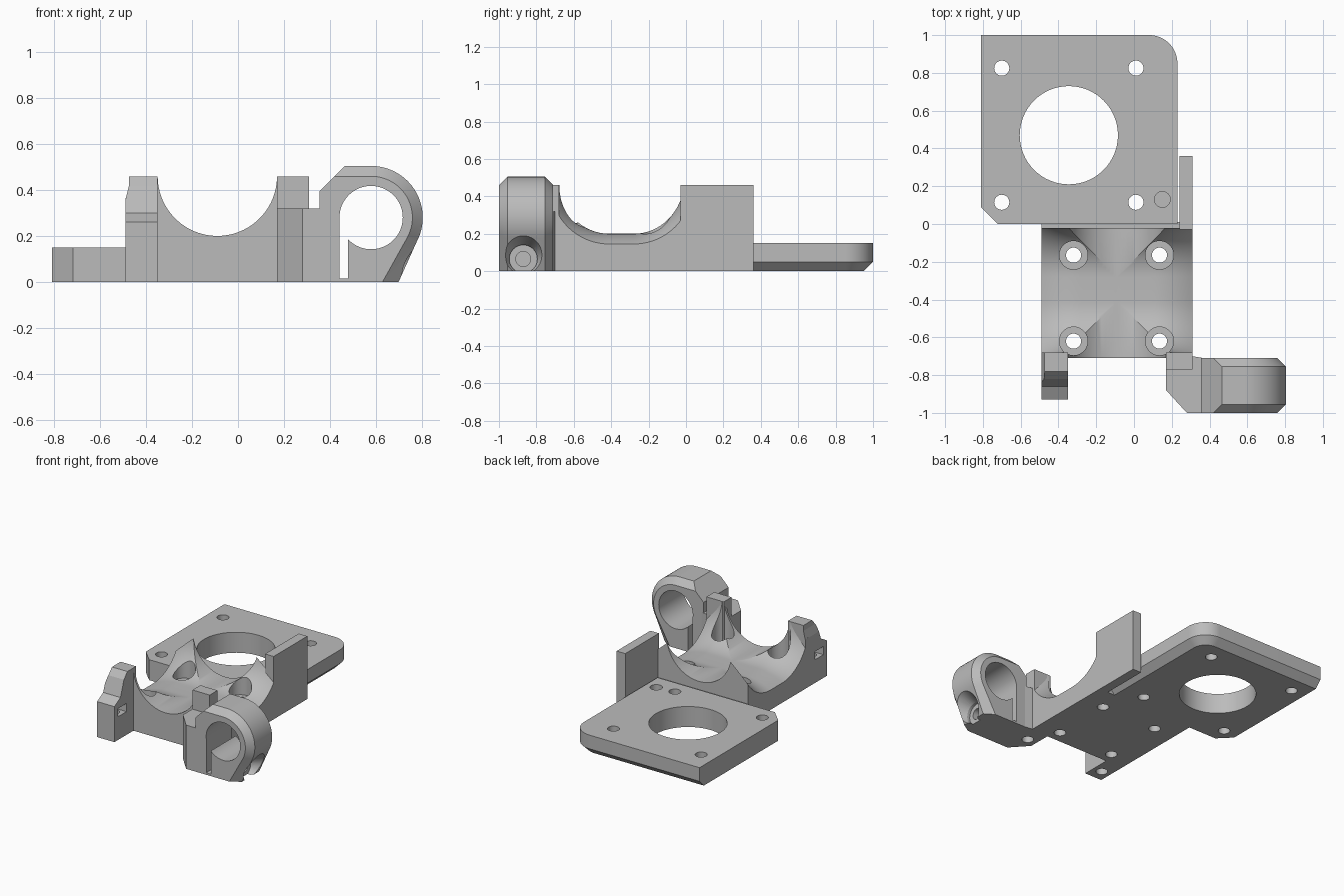
import bpy, bmesh, math
from mathutils import Vector

if "Cube" in bpy.data.objects:
    bpy.data.objects.remove(bpy.data.objects["Cube"])

grey = bpy.data.materials.new("plain_grey")
grey.use_nodes = True
GREY = (0.5, 0.5, 0.5, 1)
grey.diffuse_color = GREY
grey.node_tree.nodes["Principled BSDF"].inputs["Base Color"].default_value = GREY


def loft(name, rings):
    """Skin a list of equal-length point rings and cap both ends."""
    bm = bmesh.new()
    loops = [[bm.verts.new(p) for p in ring] for ring in rings]
    n = len(loops[0])
    for a, b in zip(loops, loops[1:]):
        for i in range(n):
            j = (i + 1) % n
            bm.faces.new((a[i], a[j], b[j], b[i]))
    bm.faces.new(loops[0])
    bm.faces.new(loops[-1])
    bmesh.ops.recalc_face_normals(bm, faces=bm.faces)
    mesh = bpy.data.meshes.new(name)
    bm.to_mesh(mesh)
    bm.free()
    mesh.materials.append(grey)
    ob = bpy.data.objects.new(name, mesh)
    bpy.context.collection.objects.link(ob)
    return ob


def place(axis, p, h):
    a, b = p
    return {"x": (h, a, b), "y": (a, h, b), "z": (a, b, h)}[axis]


def prism(name, axis, outline, lo, hi):
    return loft(name, [[place(axis, p, h) for p in outline] for h in (lo, hi)])


def box(name, x0, x1, y0, y1, z0, z1):
    return prism(name, "z", [(x0, y0), (x1, y0), (x1, y1), (x0, y1)], z0, z1)


def arc(cx, cy, r, start, end, steps=24):
    angles = [math.radians(start + (end - start) * i / steps) for i in range(steps + 1)]
    return [(cx + r * math.cos(t), cy + r * math.sin(t)) for t in angles]


def rod(axis, a, b, r, lo, hi, sides=48):
    return prism("cutter", axis, arc(a, b, r, 0, 360, sides)[:-1], lo, hi)


def cut(ob, *cutters, op="DIFFERENCE"):
    """Apply each cutter to the part, then discard it."""
    bpy.context.view_layer.objects.active = ob
    for c in cutters:
        mod = ob.modifiers.new("cut", "BOOLEAN")
        mod.operation, mod.solver, mod.object = op, "EXACT", c
        bpy.ops.object.modifier_apply(modifier=mod.name)
        bpy.data.objects.remove(c)


def smooth(ob):
    bpy.ops.object.select_all(action="DESELECT")
    ob.select_set(True)
    bpy.context.view_layer.objects.active = ob
    bpy.ops.object.shade_smooth_by_angle(angle=math.radians(25))


# Motor plate: one rounded corner, lower edge bevelled on two sides
def plate_outline(inset):
    return ([(-0.81, 0.09), (-0.72, 0), (0.23 - inset, 0)]
            + arc(0.08, 0.85, 0.15 - inset, 0, 90, 16) + [(-0.81, 1 - inset)])


plate = loft("mounting_plate", [[(x, y, z) for x, y in plate_outline(i)]
                                for z, i in ((0, 0.05), (0.05, 0), (0.15, 0))])
cut(plate, rod("z", -0.345, 0.47, 0.26, -1, 1, 64))
for x in (-0.70, 0.01):
    for y in (0.115, 0.825):
        cut(plate, rod("z", x, y, 0.04, -1, 1, 32))
cut(plate, rod("z", 0.15, 0.13, 0.042, 0.05, 1, 32))
smooth(plate)

# Side wall and the strip joining plate to saddle
box("side_wall", 0.24, 0.31, -0.03, 0.36, 0, 0.46)
box("joining_strip", -0.49, 0.31, -0.03, 0.01, 0, 0.14)

# Saddle block: two crossing troughs, the sideways one flaring at its ends
saddle = box("saddle_block", -0.49, 0.31, -0.71, -0.02, 0, 0.46)


def trough(x):
    flare = 0.055 * (max(0, abs(x + 0.09) - 0.2) / 0.2) ** 2
    r = 0.26 + flare
    section = arc(-0.41, 0.46, r, 180, 270) + arc(-0.28, 0.46, r, 270, 360)
    section += [(-0.28 + r, 0.8), (-0.41 - r, 0.8)]
    return [(x, y, z) for y, z in section]


cross_xs = [-0.09 + 0.42 * i / 21 for i in range(-21, 22)]
cut(saddle, rod("y", -0.09, 0.46, 0.26, -2, 2, 96),
    loft("cutter", [trough(x) for x in cross_xs]))
for x in (-0.32, 0.135):
    for y in (-0.62, -0.165):
        cut(saddle, rod("z", x, y, 0.075, 0.15, 1), rod("z", x, y, 0.04, -1, 1, 32))
smooth(saddle)

# Stepped post at the front right, with a nut slot and a screw hole
post = prism("slotted_post", "x", [(-0.93, 0), (-0.68, 0), (-0.68, 0.46), (-0.78, 0.46),
                                   (-0.82, 0.415), (-0.86, 0.30), (-0.93, 0.26)], -0.49, -0.35)
cut(post, box("cutter", -0.6, -0.2, -0.89, -0.79, 0.17, 0.23),
    rod("z", -0.42, -0.84, 0.04, -1, 0.2, 32))
for side, x in ((-1, -0.49), (1, -0.35)):
    if side < 0:
        cut(post, prism("cutter", "y", [(-0.6, 0.36), (-0.49, 0.36), (-0.475, 0.42),
                                        (-0.475, 0.6), (-0.6, 0.6)], -1, -0.5))

# Clamp base and small post at the front left
base = prism("clamp_base", "z", [(0.17, -0.7), (0.17, -0.88), (0.28, -1), (0.37, -1),
                                 (0.37, -0.71), (0.31, -0.7)], 0, 0.32)
cut(base, rod("z", 0.244, -0.83, 0.04, -1, 0.2, 32))
box("small_post", 0.17, 0.31, -0.77, -0.68, 0.1, 0.46)


# Clamp ring: bevelled rim, bore, clamping slit and screw recess
def clamp_outline(r, foot):
    return ([(0.355, 0), (0.355, 0.395), (0.24 + r, 0.28 + r)]
            + arc(0.58, 0.28, r, 90, -28, 32) + [(foot, 0)])


ring = loft("clamp_ring", [[(x, y, z) for x, z in clamp_outline(r, f)] for y, r, f in
                           ((-1, 0.18, 0.63), (-0.955, 0.225, 0.70),
                            (-0.755, 0.225, 0.70), (-0.71, 0.18, 0.63))])
cut(ring, rod("y", 0.58, 0.28, 0.138, -2, 0, 64),
    box("cutter", 0.443, 0.48, -1.1, -0.6, 0.015, 0.28),
    rod("x", -0.87, 0.065, 0.075, 0.66, 1),
    rod("x", -0.87, 0.065, 0.04, 0.3, 1, 32))
flare = loft("cutter", [[(x, y, z) for y, z in arc(-0.87, 0.065, r, 0, 360, 48)[:-1]]
                        for x, r in ((0.68, 0.074), (0.82, 0.14))])
cut(ring, flare)
smooth(ring)
